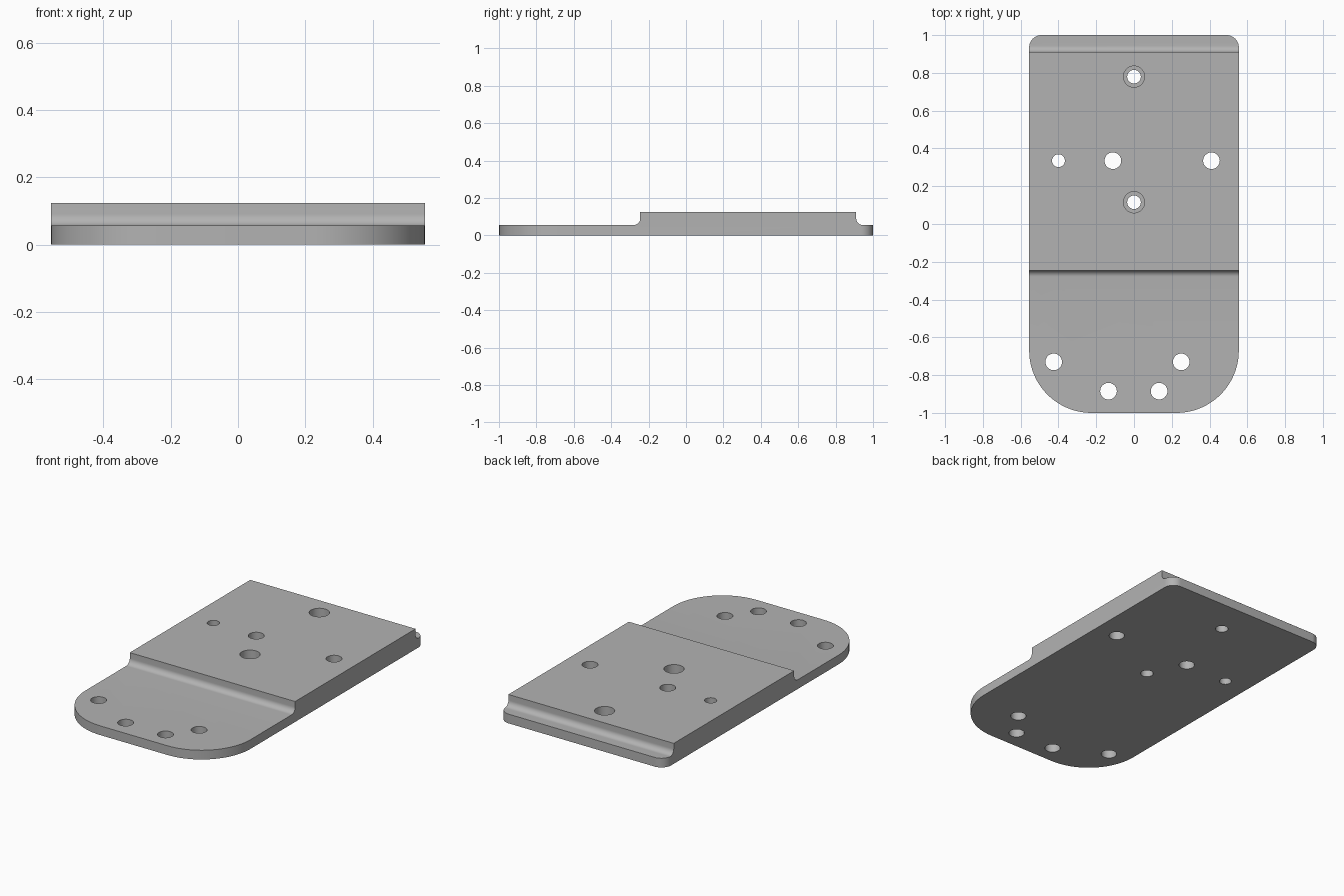
import bpy
import bmesh
from math import sin, cos, pi, radians

default = bpy.data.objects.get("Cube")
if default:
    bpy.data.objects.remove(default, do_unlink=True)

HALF_W, LOW, TOP = 0.555, 0.056, 0.124
STEP_FRONT, STEP_BACK, FILLET = -0.245, 0.91, 0.034
FRONT_R, BACK_R = 0.33, 0.065

grey = bpy.data.materials.new("plate grey")
grey.use_nodes = True
colour = (0.45, 0.45, 0.45, 1)
grey.diffuse_color = colour
grey.node_tree.nodes["Principled BSDF"].inputs["Base Color"].default_value = colour


def arc(cx, cy, r, start, end, steps):
    """Points along an arc, angles in degrees."""
    angles = [radians(start + (end - start) * i / steps) for i in range(steps + 1)]
    return [(cx + r * cos(a), cy + r * sin(a)) for a in angles]


def prism(name, points, place, depth):
    """Extrude a closed 2D outline; place maps (u, v) to 3D."""
    bm = bmesh.new()
    face = bm.faces.new([bm.verts.new(place(u, v)) for u, v in points])
    new = bmesh.ops.extrude_face_region(bm, geom=[face])["geom"]
    bmesh.ops.translate(bm, vec=depth, verts=[g for g in new if isinstance(g, bmesh.types.BMVert)])
    bmesh.ops.recalc_face_normals(bm, faces=bm.faces)
    mesh = bpy.data.meshes.new(name)
    bm.to_mesh(mesh)
    bm.free()
    mesh.materials.append(grey)
    obj = bpy.data.objects.new(name, mesh)
    bpy.context.collection.objects.link(obj)
    return obj


def combine(target, cutter, operation):
    """Apply a boolean and discard the cutter."""
    bpy.context.view_layer.objects.active = target
    mod = target.modifiers.new("cut", "BOOLEAN")
    mod.operation, mod.solver, mod.object = operation, "EXACT", cutter
    bpy.ops.object.modifier_apply(modifier=mod.name)
    bpy.data.objects.remove(cutter, do_unlink=True)


# Stepped side profile with concave fillets at both steps
profile = [(-1.1, 0), (1.1, 0), (1.1, LOW)]
profile += arc(STEP_BACK + FILLET, LOW + FILLET, FILLET, 270, 180, 10)
profile += [(STEP_BACK, TOP), (STEP_FRONT, TOP)]
profile += arc(STEP_FRONT - FILLET, LOW + FILLET, FILLET, 0, -90, 10)
profile += [(-1.1, LOW)]
plate = prism("stepped_plate", profile, lambda y, z: (-0.7, y, z), (1.4, 0, 0))

# Rounded plan outline
outline = []
for x, y, r, start in ((1, 1, BACK_R, 0), (-1, 1, BACK_R, 90),
                       (-1, -1, FRONT_R, 180), (1, -1, FRONT_R, 270)):
    outline += arc(x * (HALF_W - r), y * (1 - r), r, start, start + 90, 20)
combine(plate, prism("outline", outline, lambda x, y: (x, y, -0.1), (0, 0, 0.4)), "INTERSECT")


def drill(x, y, r, bottom=-0.1):
    circle = arc(x, y, r, 0, 360, 40)[:-1]
    combine(plate, prism("drill", circle, lambda u, v: (u, v, bottom), (0, 0, 0.4)), "DIFFERENCE")


# Counterbored holes on the centre line
for y in (0.78, 0.115):
    drill(0, y, 0.036)
    drill(0, y, 0.056, LOW)

# Plain through holes
for x, y, r in ((-0.40, 0.335, 0.034), (-0.112, 0.335, 0.044), (0.41, 0.335, 0.044),
                (-0.425, -0.73, 0.044), (0.25, -0.73, 0.044),
                (-0.135, -0.885, 0.044), (0.133, -0.885, 0.044)):
    drill(x, y, r)

# Smooth curved walls, crisp edges
bpy.ops.object.select_all(action="DESELECT")
plate.select_set(True)
bpy.context.view_layer.objects.active = plate
bpy.ops.object.shade_smooth_by_angle(angle=radians(30))
